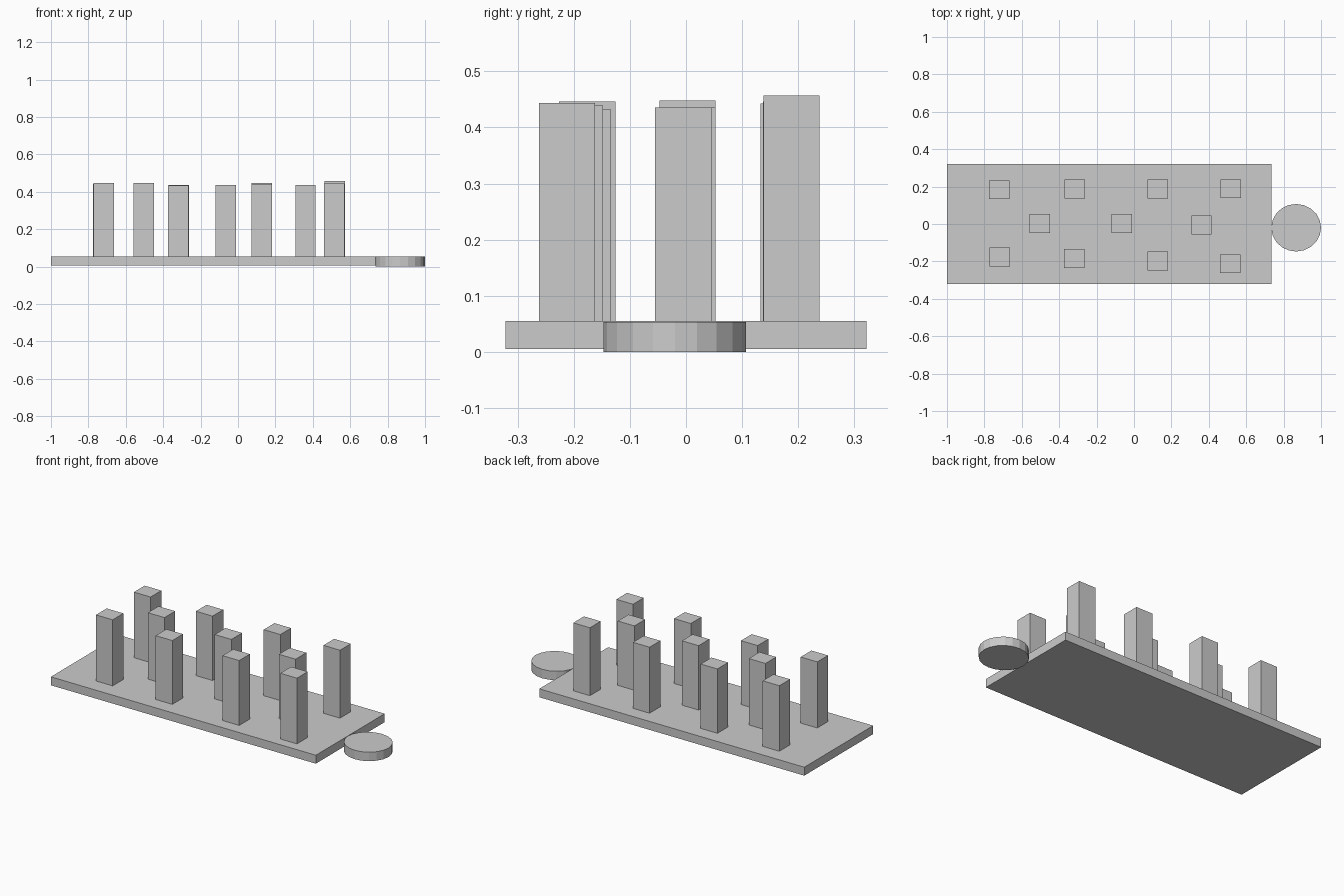
import bpy

if "Cube" in bpy.data.objects:
    bpy.data.objects.remove(bpy.data.objects["Cube"])


def box(name, x, y, z0, z1, sx, sy):
    bpy.ops.mesh.primitive_cube_add(size=1, location=(x, y, (z0 + z1) / 2))
    ob = bpy.context.object
    ob.name = name
    ob.scale = (sx, sy, z1 - z0)
    bpy.ops.object.transform_apply(location=False, rotation=False, scale=True)
    return ob


# Base plate
PLATE_TOP = 0.055
box("base_plate", -0.1325, 0, 0.005, PLATE_TOP, 1.735, 0.644)

# Upright posts in three staggered rows: x, y, top height
rows = {
    "back_post": [(-0.72, 0.183, 0.443), (-0.317, 0.187, 0.436),
                  (0.127, 0.187, 0.446), (0.517, 0.188, 0.457)],
    "middle_post": [(-0.503, 0.003, 0.448), (-0.065, 0.003, 0.436),
                    (0.361, -0.005, 0.436)],
    "front_post": [(-0.717, -0.176, 0.446), (-0.32, -0.185, 0.433),
                   (0.127, -0.198, 0.439), (0.515, -0.212, 0.444)],
}
for name, posts in rows.items():
    for i, (x, y, top) in enumerate(posts, 1):
        box(f"{name}_{i}", x, y, PLATE_TOP, top, 0.109, 0.1)

# Low-poly disc touching the right end of the plate
bpy.ops.mesh.primitive_cylinder_add(vertices=20, radius=1, depth=1,
                                    location=(0.867, -0.02, 0.0265))
disc = bpy.context.object
disc.name = "end_disc"
disc.scale = (0.133, 0.127, 0.053)
bpy.ops.object.transform_apply(location=False, rotation=False, scale=True)
